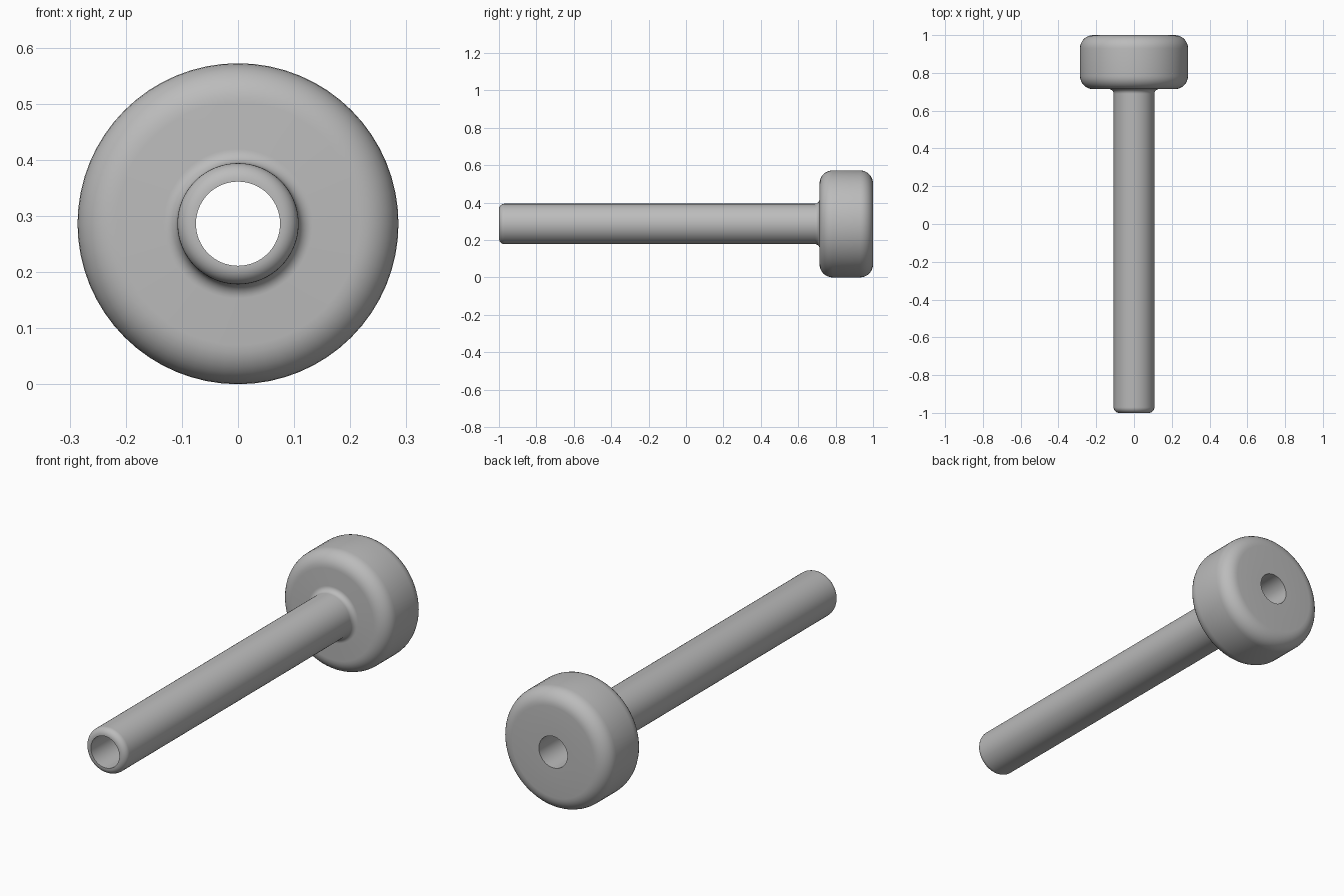
import bpy, bmesh, math
from mathutils import Vector, Matrix

cube = bpy.data.objects.get("Cube")
if cube:
    bpy.data.objects.remove(cube, do_unlink=True)

BORE, SHAFT, HEAD = 0.075, 0.108, 0.286
HEAD_FRONT = 0.714
SEGMENTS, ARC = 64, 8

# Half section as (radius, y, fillet radius), walked around the closed outline
corners = [
    (BORE, -1, 0),
    (SHAFT, -1, 0.03),
    (SHAFT, HEAD_FRONT, 0.025),
    (HEAD, HEAD_FRONT, 0.07),
    (HEAD, 1, 0.07),
    (BORE, 1, 0),
]


def rounded(corners):
    """Replace each filleted right-angle corner with an arc."""
    points = []
    for i, (x, y, r) in enumerate(corners):
        p = Vector((x, y))
        if r == 0:
            points.append(p)
            continue
        a = (Vector(corners[i - 1][:2]) - p).normalized()
        b = (Vector(corners[(i + 1) % len(corners)][:2]) - p).normalized()
        centre = p + r * (a + b)
        for k in range(ARC + 1):
            t = math.pi / 2 * k / ARC
            points.append(centre - r * (b * math.cos(t) + a * math.sin(t)))
    return points


# Steel grey
grey = bpy.data.materials.new("steel_grey")
grey.use_nodes = True
colour = (0.5, 0.5, 0.5, 1)
grey.diffuse_color = colour
grey.node_tree.nodes["Principled BSDF"].inputs["Base Color"].default_value = colour

# Hollow shaft and head, turned around the y axis
bm = bmesh.new()
verts = [bm.verts.new((p.x, p.y, 0)) for p in rounded(corners)]
edges = [bm.edges.new((v, verts[i - 1])) for i, v in enumerate(verts)]
bmesh.ops.spin(bm, geom=verts + edges, cent=(0, 0, 0), axis=(0, 1, 0),
               angle=2 * math.pi, steps=SEGMENTS)
bmesh.ops.remove_doubles(bm, verts=bm.verts, dist=0.0001)
bmesh.ops.recalc_face_normals(bm, faces=bm.faces)
bmesh.ops.transform(bm, matrix=Matrix.Translation((0, 0, HEAD)), verts=bm.verts)

mesh = bpy.data.meshes.new("hollow_headed_pin")
bm.to_mesh(mesh)
bm.free()
mesh.materials.append(grey)
pin = bpy.data.objects.new("hollow_headed_pin", mesh)
bpy.context.collection.objects.link(pin)

# Smooth curves, crisp bore edges
bpy.ops.object.select_all(action="DESELECT")
pin.select_set(True)
bpy.context.view_layer.objects.active = pin
bpy.ops.object.shade_smooth_by_angle(angle=math.radians(35))
